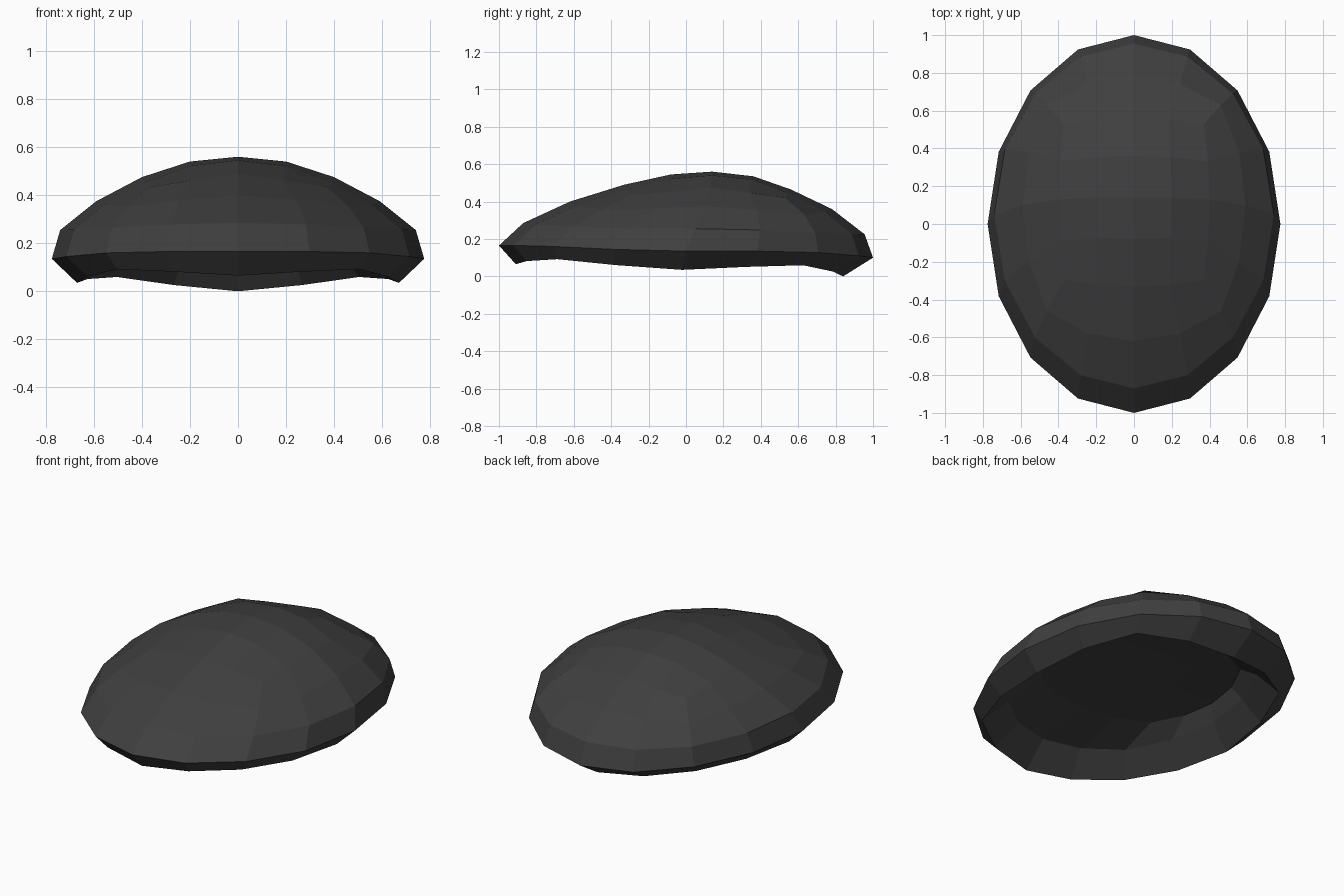
import bpy, bmesh
from math import sin, cos, pi

if "Cube" in bpy.data.objects:
    bpy.data.objects.remove(bpy.data.objects["Cube"])

bm = bmesh.new()


def ring(n, half_x, front, back, mid, z_front, z_side, z_back, square=0.0, drop=0.0):
    """Closed loop of 8*n points, blended between an ellipse and a square grid outline."""
    verts, cells = [], []
    for k in range(8 * n):
        a = 2 * pi * k / (8 * n)
        s, c = sin(a), cos(a)
        m = max(abs(s), abs(c))
        i, j = round(n * s / m), round(n * c / m)
        u = s + (i / n - s) * square
        v = c + (j / n - c) * square
        y_end, z_end = (front, z_front) if c > 0 else (back, z_back)
        z = z_side + (z_end - z_side) * c * c - drop * min(abs(i), abs(j)) / n
        verts.append(bm.verts.new((half_x * u, mid + (y_end - mid) * abs(v), z)))
        cells.append((i, j))
    return verts, cells


def bridge(a, b):
    for k in range(16):
        l = (k + 1) % 16
        bm.faces.new((a[0][k], a[0][l], b[0][l], b[0][k]))


def cap(outer, inner, centre):
    """Fill a 16-point loop with a 4 x 4 quad grid."""
    grid = {(0, 0): bm.verts.new(centre)}
    for verts, cells in (outer, inner):
        grid.update(zip(cells, verts))
    for i in range(-2, 2):
        for j in range(-2, 2):
            bm.faces.new((grid[i, j], grid[i + 1, j], grid[i + 1, j + 1], grid[i, j + 1]))


# Dome, from the crown out to the widest rim
crown = ring(1, 0.20, -0.08, 0.36, 0.14, 0.545, 0.54, 0.535, 0.9, 0.02)
loops = [
    ring(2, 0.40, -0.33, 0.56, 0.13, 0.49, 0.475, 0.465, 0.75, 0.05),
    ring(2, 0.59, -0.62, 0.78, 0.10, 0.40, 0.375, 0.36, 0.25, 0.035),
    ring(2, 0.74, -0.87, 0.955, 0.05, 0.285, 0.255, 0.225, 0.0, 0.005),
    ring(2, 0.775, -1.0, 1.0, 0.0, 0.165, 0.135, 0.10, 0.0, -0.01),
    # Lower lip and hollow underside
    ring(2, 0.67, -0.91, 0.84, -0.02, 0.065, 0.035, 0.0, 0.15, -0.042),
    ring(2, 0.56, -0.77, 0.74, 0.0, 0.20, 0.17, 0.16, 0.1, -0.01),
    ring(2, 0.51, -0.44, 0.55, 0.05, 0.25, 0.25, 0.25, 0.2),
]
for a, b in zip(loops, loops[1:]):
    bridge(a, b)
cap(loops[0], crown, (0, 0.14, 0.56))

# Recessed ceiling of the hollow
ceiling = ring(1, 0.25, -0.2, 0.3, 0.05, 0.26, 0.26, 0.26, 0.4)
cap(loops[-1], ceiling, (0, 0.05, 0.265))

bmesh.ops.recalc_face_normals(bm, faces=bm.faces)
mesh = bpy.data.meshes.new("shell")
bm.to_mesh(mesh)
bm.free()
shell = bpy.data.objects.new("shell", mesh)
bpy.context.collection.objects.link(shell)

# Dark grey finish
mat = bpy.data.materials.new("dark_grey")
mat.diffuse_color = (0.05, 0.05, 0.05, 1)
mat.use_nodes = True
mat.node_tree.nodes["Principled BSDF"].inputs["Base Color"].default_value = mat.diffuse_color
mesh.materials.append(mat)
